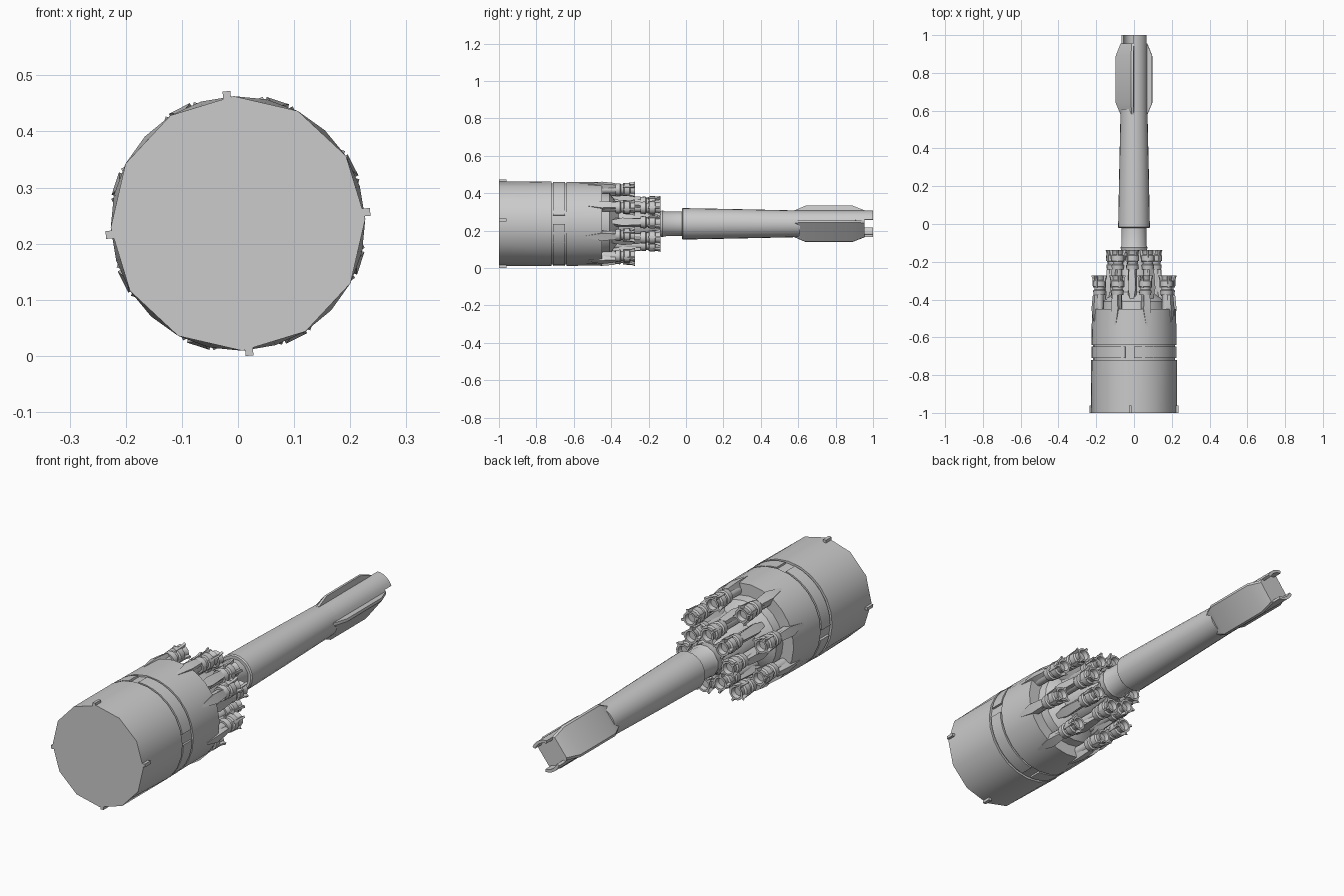
import bpy, bmesh
from math import sin, cos, pi, radians

if "Cube" in bpy.data.objects:
    bpy.data.objects.remove(bpy.data.objects["Cube"])

ZC = 0.236  # height of the long axis

grey = bpy.data.materials.new("plain grey")
grey.diffuse_color = (0.6, 0.6, 0.6, 1)
grey.use_nodes = True
grey.node_tree.nodes["Principled BSDF"].inputs["Base Color"].default_value = grey.diffuse_color


def polar(a, r, y):
    return (r * cos(a), y, ZC + r * sin(a))


def local(a, u, v, y):
    """u = tangential offset, v = distance from axis, at angle a."""
    return (v * cos(a) - u * sin(a), y, ZC + v * sin(a) + u * cos(a))


def add_loft(bm, rings):
    """Skin matching closed rings and cap both ends."""
    vs = [[bm.verts.new(p) for p in ring] for ring in rings]
    n = len(vs[0])
    for r0, r1 in zip(vs, vs[1:]):
        for i in range(n):
            j = (i + 1) % n
            bm.faces.new((r0[i], r0[j], r1[j], r1[i]))
    bm.faces.new(vs[0][::-1])
    bm.faces.new(vs[-1])


def finish(bm, name, angle=32):
    bmesh.ops.recalc_face_normals(bm, faces=bm.faces)
    me = bpy.data.meshes.new(name)
    bm.to_mesh(me)
    bm.free()
    me.materials.append(grey)
    me.polygons.foreach_set("use_smooth", [True] * len(me.polygons))
    me.set_sharp_from_angle(angle=radians(angle))
    ob = bpy.data.objects.new(name, me)
    bpy.context.collection.objects.link(ob)
    return ob


def loft(name, rings):
    bm = bmesh.new()
    add_loft(bm, rings)
    return finish(bm, name)


def circle(y, r, n=24, a=0.0, v=0.0, rot=0.0):
    """Ring round a line parallel to the axis, at distance v and angle a."""
    return [local(a, r * sin(2 * pi * i / n + rot), v + r * cos(2 * pi * i / n + rot), y)
            for i in range(n)]


def box_ring(a, u0, u1, v0, v1, y):
    return [local(a, u, v, y) for u, v in ((u0, v0), (u1, v0), (u1, v1), (u0, v1))]


def arc_ring(a0, a1, r0, r1, y, n):
    angs = [a0 + (a1 - a0) * i / n for i in range(n + 1)]
    return [polar(t, r1, y) for t in angs] + [polar(t, r0, y) for t in angs[::-1]]


# Drum: twelve-sided front face blending into a rounder shell
front = []
for i in range(24):
    r = 0.227 if i % 2 == 0 else 0.227 * cos(pi / 12)
    front.append(polar(-pi / 12 * i + radians(2), r, -1.0))
tilt = radians(2)


def shell_ring(y, r):
    return [polar(-pi / 12 * i + tilt, r, y) for i in range(24)]


loft("drum", [front] + [shell_ring(y, r) for y, r in
     ((-0.72, 0.227), (-0.72, 0.217), (-0.64, 0.217), (-0.64, 0.225), (-0.45, 0.223))])

# Curved plates sitting in the drum groove
bm = bmesh.new()
for k in range(4):
    a = radians(12 + 90 * k)
    add_loft(bm, [arc_ring(a, a + radians(78), 0.21, 0.2245, y, 8) for y in (-0.71, -0.648)])
finish(bm, "groove_plates")

# Four small clips on the front rim
bm = bmesh.new()
for k in range(4):
    a = radians(5 + 90 * k)
    add_loft(bm, [box_ring(a, -0.007, 0.007, 0.210, 0.2365, y) for y in (-1.0, -0.96)])
finish(bm, "rim_clips")

# Stepped core behind the drum
loft("core", [circle(y, r) for y, r in
     ((-0.47, 0.172), (-0.41, 0.165), (-0.36, 0.10), (-0.20, 0.088), (-0.16, 0.07))])

# Nozzle: distance from its open end, radius
NOZZLE = ((-0.105, 0.023), (-0.105, 0.031), (-0.08, 0.034), (-0.075, 0.027),
          (-0.062, 0.027), (-0.058, 0.035), (-0.03, 0.035), (-0.025, 0.027),
          (-0.006, 0.029), (0.0, 0.033), (0.0, 0.024), (-0.02, 0.02))


def nozzle_ring(name, offset, v, y_end, y_start, tip):
    tubes, fins, fairings = bmesh.new(), bmesh.new(), bmesh.new()
    for k in range(8):
        a = radians(offset + 45 * k)
        prof = [(y_start, 0.023)] + [(y_end + d, r) for d, r in NOZZLE]
        add_loft(tubes, [circle(y, r, 12, a, v) for y, r in prof])
        # four flared finlets round each open end
        for q in range(4):
            t = pi / 4 + q * pi / 2
            for_y = ((-0.065, 0.036), (-0.03, 0.038), (-0.018, 0.039), (0.0, 0.045))
            rings = []
            for d, r1 in for_y:
                rings.append([local(a, s * cos(t) + r * sin(t), v + r * cos(t) - s * sin(t), y_end + d)
                              for s, r in ((-.005, .024), (.005, .024), (.005, r1), (-.005, r1))])
            add_loft(fins, rings)
        # pointed fairing leading into the tube
        top = v + 0.037
        add_loft(fairings, [box_ring(a, -0.002, 0.002, top - 0.02, top - 0.009, tip),
                            box_ring(a, -0.021, 0.021, v - 0.01, top, tip + 0.10),
                            box_ring(a, -0.016, 0.016, v - 0.01, top - 0.006, y_end - 0.105)])
    finish(tubes, name + "_tubes")
    finish(fins, name + "_finlets")
    finish(fairings, name + "_fairings")


nozzle_ring("outer_nozzle", 27, 0.193, -0.272, -0.47, -0.55)
nozzle_ring("inner_nozzle", 4.5, 0.113, -0.137, -0.42, -0.44)

# Collar and tapering shaft
loft("collar", [circle(y, r, 12, rot=radians(15)) for y, r in
     ((-0.22, 0.07), (-0.14, 0.07), (-0.125, 0.074), (-0.115, 0.069), (-0.01, 0.067))])
loft("shaft", [circle(y, r) for y, r in
     ((-0.022, 0.079), (-0.017, 0.084), (0.25, 0.079), (0.61, 0.071))])


# Tail: two rounded quarters, two flat quarters, and four edge fins
def tail_ring(y, f):
    quarter = [(f, -0.004), (f, 0.008)]
    quarter += [(0.071 * cos(t), 0.071 * sin(t)) for t in
                [radians(7 + 76 * i / 6) for i in range(7)]]
    quarter += [(0.008, f), (-0.004, f)]
    pts = quarter + [(-x, -z) for x, z in quarter]
    c, s = cos(radians(7)), sin(radians(7))
    return [(x * c - z * s, y, ZC + x * s + z * c) for x, z in pts]


loft("tail", [tail_ring(y, f) for y, f in
     ((0.58, 0.0715), (0.64, 0.097), (0.89, 0.097), (0.955, 0.0715))])

# Two curved prongs at the very end
bm = bmesh.new()
for a in (20, 200):
    add_loft(bm, [arc_ring(radians(a), radians(a + 72), 0.058, 0.071, y, 6) for y in (0.93, 1.0)])
finish(bm, "end_prongs")
